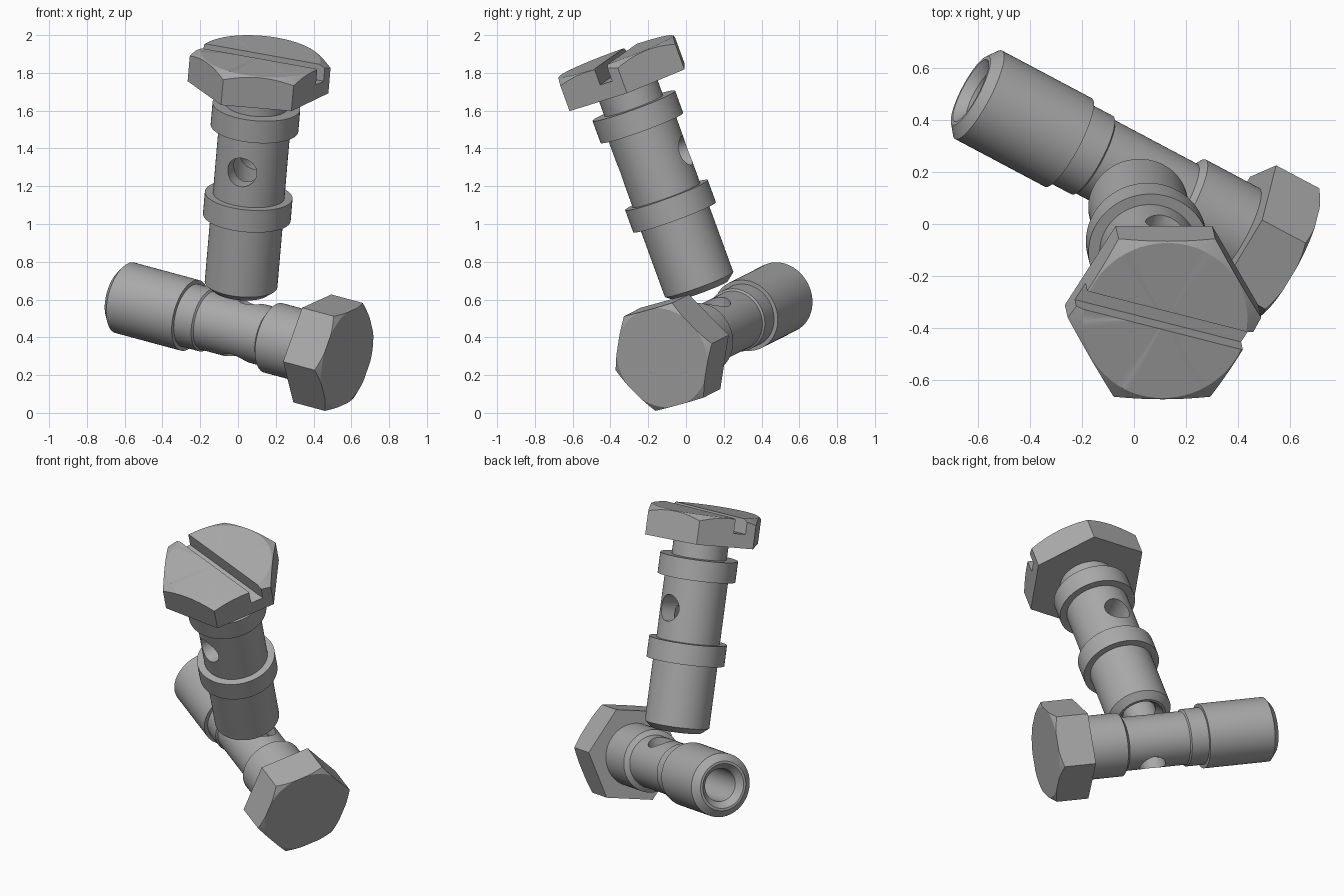
import bpy, bmesh, math
from mathutils import Matrix, Vector

if "Cube" in bpy.data.objects:
    bpy.data.objects.remove(bpy.data.objects["Cube"])

steel = bpy.data.materials.new("plain steel grey")
steel.use_nodes = True
GREY = (0.4, 0.4, 0.4, 1)
steel.diffuse_color = GREY
steel.node_tree.nodes["Principled BSDF"].inputs["Base Color"].default_value = GREY


def to_object(name, bm):
    bmesh.ops.recalc_face_normals(bm, faces=bm.faces)
    mesh = bpy.data.meshes.new(name)
    bm.to_mesh(mesh)
    bm.free()
    mesh.materials.append(steel)
    obj = bpy.data.objects.new(name, mesh)
    bpy.context.collection.objects.link(obj)
    return obj


def revolve(name, profile, sides=72):
    """Spin a (radius, distance) profile around local z."""
    bm = bmesh.new()
    verts = [bm.verts.new((r, 0, z)) for r, z in profile]
    edges = [bm.edges.new(pair) for pair in zip(verts, verts[1:])]
    bmesh.ops.spin(bm, geom=verts + edges, cent=(0, 0, 0), axis=(0, 0, 1),
                   angle=math.tau, steps=sides, use_merge=True)
    bmesh.ops.remove_doubles(bm, verts=bm.verts, dist=1e-5)
    return to_object(name, bm)


def combine(target, tool, operation):
    """Apply a boolean and discard the tool."""
    tool.hide_render = True
    mod = target.modifiers.new(operation, "BOOLEAN")
    mod.object, mod.operation, mod.solver = tool, operation, "EXACT"
    bpy.context.view_layer.update()
    bpy.context.view_layer.objects.active = target
    bpy.ops.object.modifier_apply(modifier=mod.name)
    bpy.data.objects.remove(tool)


def hollow_bolt(name, head_radius, head_height, face_radius, shank, tip,
                hole_z, hole_angle, slot_angle=None):
    # hexagonal head with a conical chamfer on its outer face
    bolt = revolve(name, [(0, 0), (head_radius, 0),
                          (head_radius, head_height), (0, head_height)], 6)
    wide = face_radius + 0.2
    combine(bolt, revolve("chamfer", [(0, 0), (face_radius, 0),
            (wide, 0.2 * math.tan(math.radians(30))), (wide, 1), (0, 1)]), "INTERSECT")
    # screwdriver slot
    if slot_angle is not None:
        bm = bmesh.new()
        bmesh.ops.create_cube(bm, size=1, matrix=Matrix.Rotation(slot_angle, 4, "Z")
                              @ Matrix.Diagonal((1, 0.075, 0.18, 1)))
        combine(bolt, to_object("slot", bm), "DIFFERENCE")
    # stepped shank with chamfered, countersunk tip and blind bore
    profile = [(0, head_height - 0.04), (shank[0][0], head_height - 0.04)] + shank
    profile += [(0.193, tip - 0.035), (0.15, tip), (0.135, tip), (0.1, tip - 0.04),
                (0.1, hole_z), (0, hole_z - 0.05)]
    combine(bolt, revolve("shank", profile), "UNION")
    # cross hole
    bm = bmesh.new()
    bmesh.ops.create_cone(bm, cap_ends=True, segments=40, radius1=0.08, radius2=0.08,
                          depth=1, matrix=Matrix.Translation((0, 0, hole_z))
                          @ Matrix.Rotation(hole_angle, 4, "Z")
                          @ Matrix.Rotation(math.pi / 2, 4, "Y"))
    combine(bolt, to_object("cross_hole", bm), "DIFFERENCE")
    return bolt


def place(bolt, origin, axis, corner):
    """Put the head face at origin, pointing the tip along axis."""
    z = Vector(axis).normalized()
    x = Vector(corner)
    x = (x - x.dot(z) * z).normalized()
    rot = Matrix((x, z.cross(x), z)).transposed().to_4x4()
    bolt.data.transform(Matrix.Translation(origin) @ rot)
    bpy.ops.object.select_all(action="DESELECT")
    bolt.select_set(True)
    bpy.context.view_layer.objects.active = bolt
    bpy.ops.object.shade_smooth_by_angle(angle=math.radians(25))


# upright bolt with two collars and a slotted head
upright = hollow_bolt(
    "slotted_hollow_bolt", 0.374, 0.175, 0.318,
    [(0.165, 0.28), (0.233, 0.28), (0.233, 0.405), (0.19, 0.405),
     (0.19, 0.785), (0.233, 0.785), (0.233, 0.91), (0.193, 0.91)],
    1.325, 0.595, math.radians(105), math.radians(15))
place(upright, (0.12, -0.372, 1.888), (-0.0805, 0.342, -0.936), (1, 0, -0.086))

# lying bolt with a waisted shank
lying = hollow_bolt(
    "waisted_hollow_bolt", 0.306, 0.215, 0.27,
    [(0.19, 0.455), (0.16, 0.475), (0.16, 0.853), (0.171, 0.86),
     (0.171, 0.967), (0.193, 0.967)],
    1.405, 0.632, math.radians(-12))
place(lying, (0.578, -0.127, 0.2915), (-0.859, 0.456, 0.232), (0.098, 0.043, 0.278))
